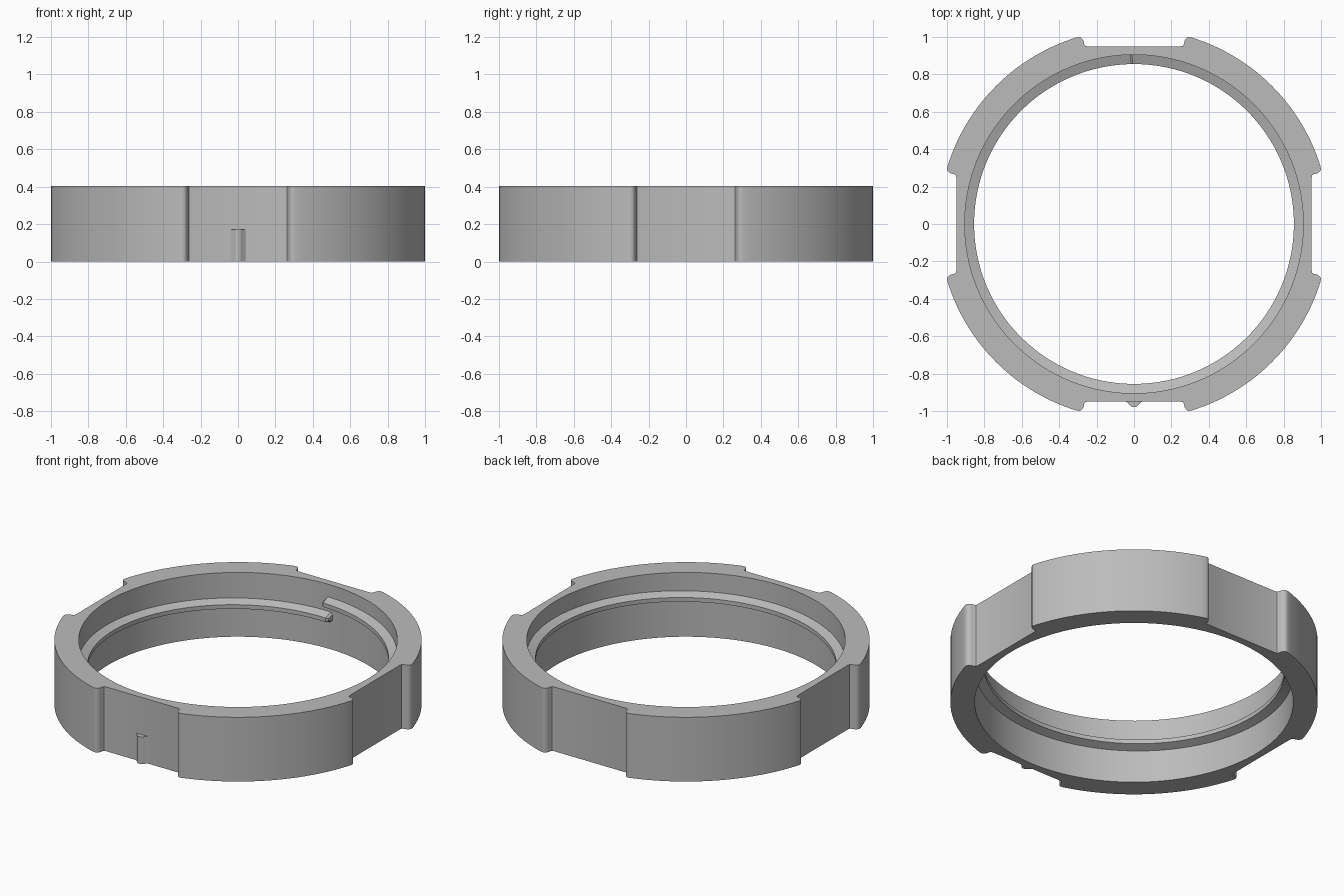
import bpy, bmesh
from math import sin, cos, pi, radians, atan2, hypot

if "Cube" in bpy.data.objects:
    bpy.data.objects.remove(bpy.data.objects["Cube"], do_unlink=True)

HEIGHT = 0.403
BORE = 0.905

grey = bpy.data.materials.new("plain_grey")
grey.use_nodes = True
grey.diffuse_color = (0.5, 0.5, 0.5, 1)
grey.node_tree.nodes["Principled BSDF"].inputs["Base Color"].default_value = (0.5, 0.5, 0.5, 1)


def finish(bm, name):
    bmesh.ops.recalc_face_normals(bm, faces=bm.faces)
    mesh = bpy.data.meshes.new(name)
    bm.to_mesh(mesh)
    bm.free()
    mesh.materials.append(grey)
    obj = bpy.data.objects.new(name, mesh)
    bpy.context.collection.objects.link(obj)
    bpy.ops.object.select_all(action='DESELECT')
    obj.select_set(True)
    bpy.context.view_layer.objects.active = obj
    bpy.ops.object.shade_smooth_by_angle(angle=radians(35))
    return obj


def prism(outlines, height, name):
    """Extrude closed outlines; inner outlines become holes."""
    bm = bmesh.new()
    rims = {0: [], height: []}
    for outline in outlines:
        loops = []
        for z, edges in rims.items():
            vs = [bm.verts.new((x, y, z)) for x, y in outline]
            edges += [bm.edges.new((vs[i - 1], vs[i])) for i in range(len(vs))]
            loops.append(vs)
        low, high = loops
        for i in range(len(low)):
            bm.faces.new((low[i - 1], low[i], high[i], high[i - 1]))
    for edges in rims.values():
        bmesh.ops.triangle_fill(bm, edges=edges, use_beauty=True, normal=(0, 0, 1))
    return finish(bm, name)


# Ring body: round outside with four shallow flats and rounded notch ends
notch = [(0.25, 0.95), (0.261, 0.953), (0.267, 0.962), (0.27, 0.978),
         (0.278, 0.992), (0.29, 0.999), (0.305, 0.998)]
radius = hypot(*notch[-1])
lip = atan2(notch[-1][0], notch[-1][1])
steps = 28
arc = [lip + (pi / 2 - 2 * lip) * i / steps for i in range(1, steps)]
quarter = notch + [(radius * sin(a), radius * cos(a)) for a in arc]
quarter += [(y, x) for x, y in reversed(notch)]
outer = []
for turn in range(4):
    c, s = round(cos(turn * pi / 2)), round(sin(turn * pi / 2))
    outer += [(x * c + y * s, y * c - x * s) for x, y in quarter]
bore = [(BORE * cos(2 * pi * i / 160), BORE * sin(2 * pi * i / 160)) for i in range(160)]
prism([outer, bore], HEIGHT, "ring_body")

# Index rib: small rounded ridge low on the front flat
side = [(0.046, -0.93), (0.046, -0.949), (0.034, -0.955), (0.018, -0.973), (0.008, -0.979)]
rib = side + [(-x, y) for x, y in reversed(side)]
prism([rib], 0.17, "index_rib")

# Inner thread: one tapered-section turn rising inside the bore
PITCH, MIDDLE = 0.09, 0.202
section = [(0.915, -0.036), (BORE, -0.032), (0.855, -0.013),
           (0.855, 0.013), (BORE, 0.032), (0.915, 0.036)]
start, end, count = radians(88.6), radians(451.4), 180
angles = [start + (end - start) * i / count for i in range(count + 1)]
angles[1:1] = [start + radians(0.8)]
angles[-1:-1] = [end - radians(0.8)]
bm = bmesh.new()
rows = []
for i, a in enumerate(angles):
    tip = i in (0, len(angles) - 1)
    z = MIDDLE + PITCH * (a - pi / 2) / (2 * pi)
    row = []
    for r, dz in section:
        rr = r + (0.012 if tip and r < BORE else 0)
        row.append(bm.verts.new((rr * cos(a), rr * sin(a), z + dz * (0.55 if tip else 1))))
    rows.append(row)
n = len(section)
for a, b in zip(rows, rows[1:]):
    for k in range(n):
        bm.faces.new((a[k - 1], a[k], b[k], b[k - 1]))
bm.faces.new(rows[0])
bm.faces.new(rows[-1])
finish(bm, "inner_thread")
